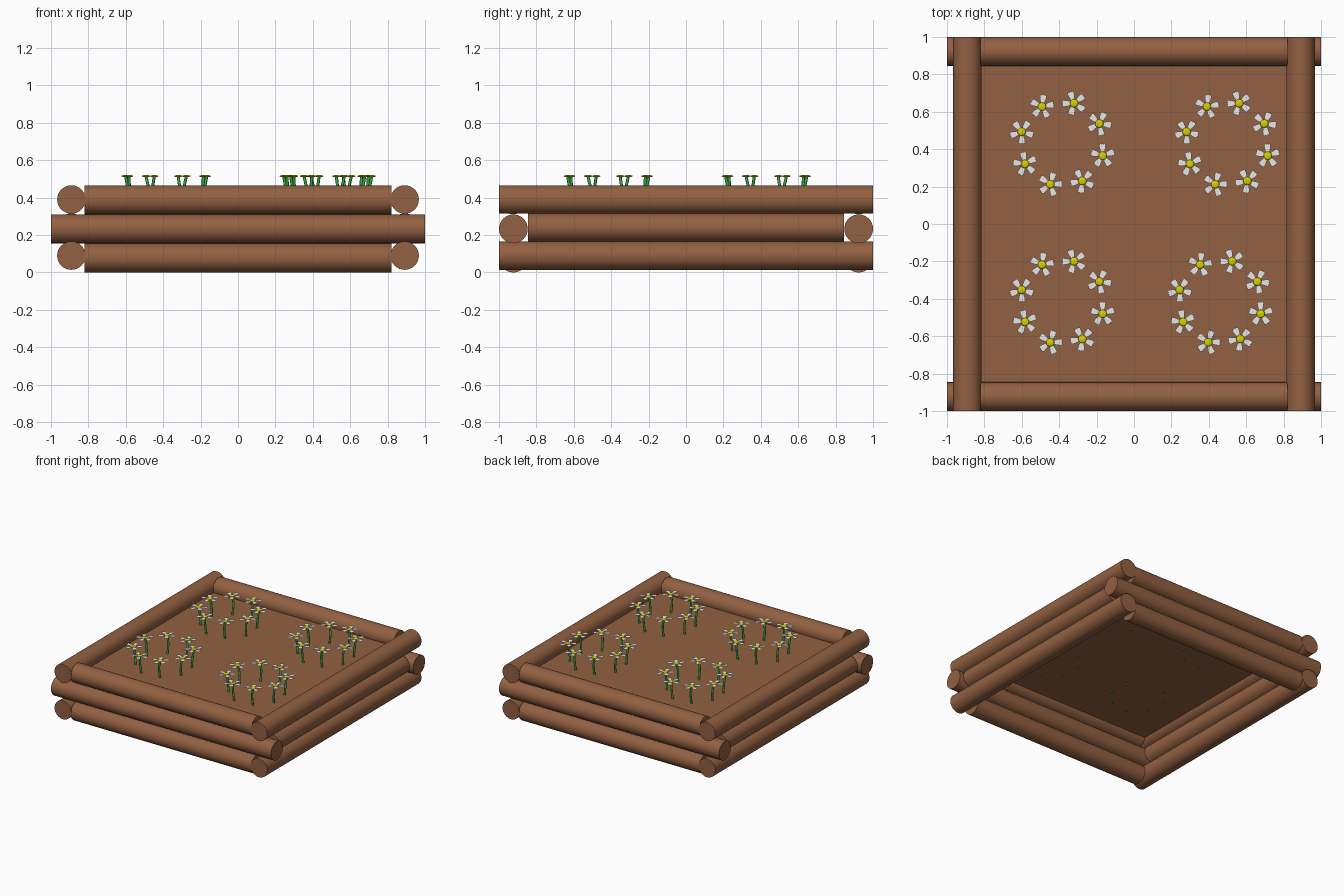
import bpy, bmesh, math
from mathutils import Matrix, Vector

if "Cube" in bpy.data.objects:
    bpy.data.objects.remove(bpy.data.objects["Cube"])


def material(name, rgb):
    m = bpy.data.materials.new(name)
    m.diffuse_color = (*rgb, 1)
    m.use_nodes = True
    m.node_tree.nodes["Principled BSDF"].inputs["Base Color"].default_value = m.diffuse_color
    return m


BROWN = material("brown wood", (0.29, 0.118, 0.054))
WHITE = material("petal white", (0.8, 0.8, 0.8))
YELLOW = material("centre yellow", (0.68, 0.63, 0.0))
GREEN = material("stem green", (0.04, 0.4, 0.06))


def to_mesh(bm, name, mat):
    mesh = bpy.data.meshes.new(name)
    bm.to_mesh(mesh)
    bm.free()
    mesh.materials.append(mat)
    return mesh


def place(name, mesh, loc=(0, 0, 0)):
    ob = bpy.data.objects.new(name, mesh)
    ob.location = loc
    bpy.context.collection.objects.link(ob)
    return ob


def log(name, axis, loc, half, radius):
    bm = bmesh.new()
    bmesh.ops.create_cone(bm, cap_ends=True, segments=32, radius1=radius,
                          radius2=radius, depth=2 * half)
    turn = Matrix.Rotation(math.pi / 2, 4, 'Y' if axis == 'x' else 'X')
    bmesh.ops.transform(bm, matrix=turn, verts=bm.verts)
    for f in bm.faces:
        f.smooth = len(f.verts) == 4
    for e in bm.edges:
        e.smooth = all(f.smooth for f in e.link_faces)
    place(name, to_mesh(bm, name, BROWN), loc)


# Stacked log walls: full-length and short logs alternate at the corners
for side, sign in (("left", -1), ("right", 1)):
    for i, (z, half) in enumerate(((0.09, 1.0), (0.24, 0.845), (0.39, 1.0))):
        log(f"{side}_log_{i + 1}", 'y', (sign * 0.891, 0, z), half, 0.076)
for side, sign in (("front", -1), ("back", 1)):
    for i, (z, half) in enumerate(((0.077, 0.82), (0.233, 1.0), (0.388, 0.82))):
        log(f"{side}_log_{i + 1}", 'x', (0, sign * 0.923, z), half, 0.077)

# Soil sheet inside the walls
bm = bmesh.new()
bmesh.ops.create_grid(bm, x_segments=1, y_segments=1, size=1,
                      matrix=Matrix.Diagonal((0.86, 0.89, 1, 1)))
place("soil", to_mesh(bm, "soil", BROWN), (0, 0, 0.367))

# Ring of eight flowers, built around the origin
RING, HEAD = 0.226, 0.515
ANGLES = [math.radians(28.5 + 45 * k) for k in range(8)]
PETAL = [(0.012, -0.008), (0.040, -0.016), (0.058, -0.018), (0.066, -0.011),
         (0.062, -0.005), (0.068, 0.0), (0.062, 0.005), (0.066, 0.011),
         (0.058, 0.018), (0.040, 0.016), (0.012, 0.008)]


def polar(r, a, z):
    return Vector((r * math.cos(a), r * math.sin(a), z))


# Petals: five flat notched petals per flower
bm = bmesh.new()
for a in ANGLES:
    for k in range(5):
        m = Matrix.Translation(polar(RING, a, HEAD)) @ Matrix.Rotation(
            a + math.pi + k * math.tau / 5, 4, 'Z')
        bm.faces.new([bm.verts.new(m @ Vector((x, y, 0))) for x, y in PETAL])
petals = to_mesh(bm, "petals", WHITE)

# Yellow flower centres: small flattened domes
bm = bmesh.new()
for a in ANGLES:
    m = Matrix.Translation(polar(RING, a, HEAD)) @ Matrix.Diagonal((1, 1, 0.25, 1))
    bmesh.ops.create_uvsphere(bm, u_segments=12, v_segments=6, radius=0.023, matrix=m)
for f in bm.faces:
    f.smooth = True
centres = to_mesh(bm, "flower_centres", YELLOW)

# Stems: gently bowed tubes from the soil to the head
bm = bmesh.new()
for a in ANGLES:
    path = [polar(0.210, a - 0.01, 0.357), polar(0.214, a - 0.04, 0.41),
            polar(0.219, a - 0.045, 0.46), polar(RING, a, HEAD - 0.001)]
    rings = [[bm.verts.new(p + polar(0.008, i * math.tau / 8, 0)) for i in range(8)]
             for p in path]
    for lo, hi in zip(rings, rings[1:]):
        for i in range(8):
            j = (i + 1) % 8
            bm.faces.new((lo[i], lo[j], hi[j], hi[i])).smooth = True
    bm.faces.new(rings[0][::-1])
    bm.faces.new(rings[-1])
stems = to_mesh(bm, "stems", GREEN)

# Four flower clusters share the same meshes
for where, x, y in (("back_left", -0.384, 0.429), ("back_right", 0.498, 0.429),
                    ("front_left", -0.384, -0.416), ("front_right", 0.461, -0.416)):
    for mesh in (petals, centres, stems):
        place(f"{where}_{mesh.name}", mesh, (x, y, 0))
